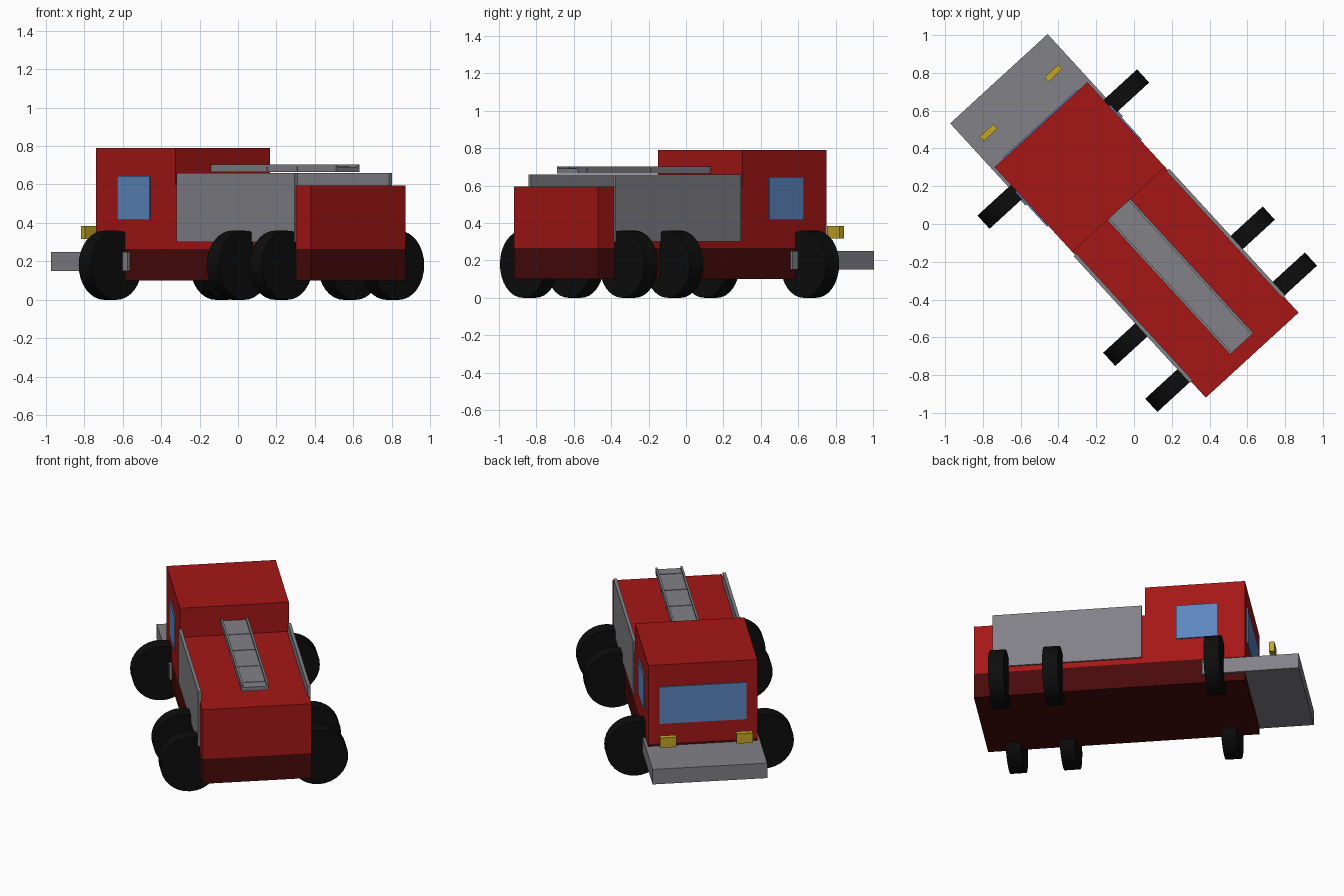
import bpy
from math import radians
from mathutils import Matrix, Vector

cube = bpy.data.objects.get("Cube")
if cube:
    bpy.data.objects.remove(cube, do_unlink=True)

# The whole truck stands turned on the ground
TURN = Matrix.Translation((-0.006, -0.005, 0)) @ Matrix.Rotation(radians(42.5), 4, "Z")


def material(name, r, g, b):
    m = bpy.data.materials.new(name)
    m.use_nodes = True
    m.diffuse_color = (r, g, b, 1)
    shader = next(n for n in m.node_tree.nodes if n.type == "BSDF_PRINCIPLED")
    shader.inputs["Base Color"].default_value = (r, g, b, 1)
    return m


red = material("red_paint", 0.38, 0.008, 0.008)
dark_red = material("dark_red_paint", 0.065, 0.003, 0.003)
grey = material("grey_metal", 0.22, 0.22, 0.245)
blue = material("blue_glass", 0.11, 0.24, 0.52)
yellow = material("yellow_lamp", 0.55, 0.38, 0.02)
black = material("black_rubber", 0.004, 0.004, 0.004)


def box(name, mat, x, y, z):
    """Box from (low, high) ranges: x across, y forward, z up."""
    low, high = (Vector(p) for p in zip(x, y, z))
    bpy.ops.mesh.primitive_cube_add(size=1)
    ob = bpy.context.object
    ob.name = name
    ob.data.transform(Matrix.Translation((low + high) / 2) @ Matrix.Diagonal((*(high - low), 1)))
    ob.matrix_world = TURN
    ob.data.materials.append(mat)
    return ob


def wheel(name, x, y):
    """Disc whose axle runs along the truck."""
    bpy.ops.mesh.primitive_cylinder_add(vertices=32, radius=0.18, depth=0.095)
    ob = bpy.context.object
    ob.name = name
    ob.data.transform(Matrix.Translation((x, y, 0.18)) @ Matrix.Rotation(radians(90), 4, "X"))
    ob.matrix_world = TURN
    ob.data.materials.append(black)
    bpy.ops.object.shade_smooth_by_angle(angle=radians(35))


# Main bodywork
W = 0.333
box("chassis", dark_red, (-W, W), (-0.935, 0.72), (0.10, 0.265))
box("rear_body", red, (-W, W), (-0.935, 0.11), (0.265, 0.595))
box("cab", red, (-W, W), (0.11, 0.72), (0.265, 0.79))
box("bumper", grey, (-0.35, 0.35), (0.46, 1.05), (0.15, 0.25))
box("windshield", blue, (-0.265, 0.265), (0.719, 0.728), (0.40, 0.645))

# Ladder on the roof
box("ladder_bed", grey, (-0.072, 0.072), (-0.853, 0.13), (0.665, 0.69))
for y in (-0.78, -0.55, -0.32, -0.09):
    box("ladder_rung", grey, (-0.085, 0.085), (y - 0.006, y + 0.006), (0.67, 0.693))

# Parts repeated on both sides
for side, s in (("left", -1), ("right", 1)):
    def span(a, b):
        return sorted((s * a, s * b))

    box(side + "_side_panel", grey, span(0.323, 0.343), (-0.82, 0.09), (0.30, 0.66))
    box(side + "_window", blue, span(0.332, 0.341), (0.30, 0.55), (0.415, 0.645))
    box(side + "_headlight", yellow, span(0.183, 0.283), (0.86, 0.893), (0.317, 0.383))
    box(side + "_ladder_rail", grey, span(0.07, 0.083), (-0.853, 0.13), (0.665, 0.703))
    for place, y in (("front", 0.545), ("middle", -0.44), ("rear", -0.77)):
        wheel(f"{side}_{place}_wheel", s * 0.393, y)
